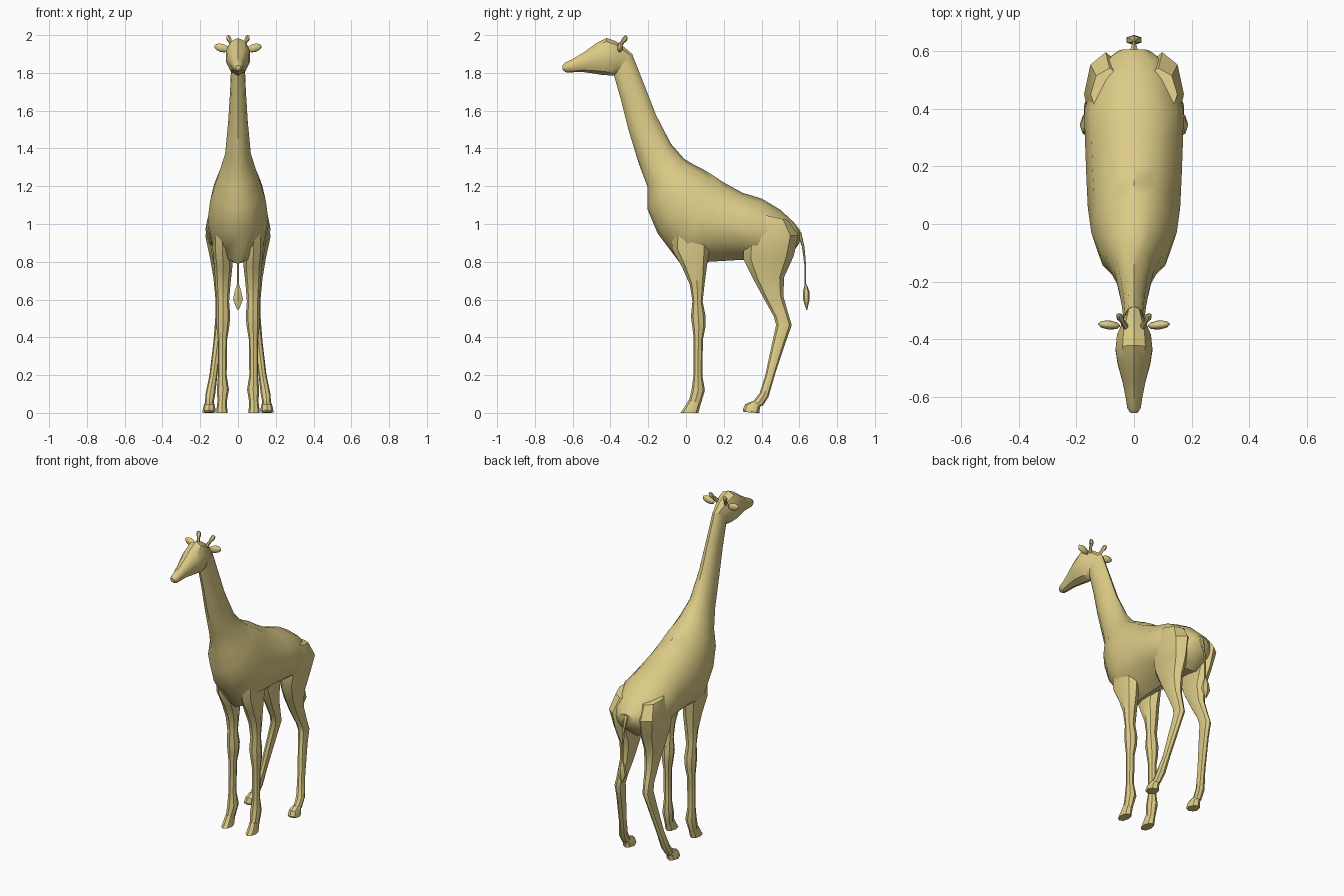
import bpy, bmesh
from math import sin, cos, pi, radians
from mathutils import Vector

hide = bpy.data.materials.new("tan_hide")
hide.diffuse_color = (0.72, 0.6, 0.24, 1)


def finish(obj, angle=35):
    obj.data.materials.append(hide)
    bpy.ops.object.select_all(action='DESELECT')
    obj.select_set(True)
    bpy.context.view_layer.objects.active = obj
    bpy.ops.object.shade_smooth_by_angle(angle=radians(angle))


def loft(name, rings, sides=8, side=1, angle=35):
    """Each ring: (y,z) of one edge, (y,z) of the opposite edge, centre x,
    half width, optional pinch of the lower sides."""
    bm = bmesh.new()
    loops = []
    for ya, za, yb, zb, cx, w, *pinch in rings:
        a, b = Vector((0, ya, za)), Vector((0, yb, zb))
        mid, half = (a + b) / 2, (a - b) / 2
        loop = []
        for i in range(sides):
            t = 2 * pi * i / sides
            k = pinch[0] if pinch and cos(t) < -0.6 else 1
            p = mid + half * cos(t)
            loop.append(bm.verts.new((side * (cx + w * k * sin(t)), p.y, p.z)))
        loops.append(loop)
    for lo, hi in zip(loops, loops[1:]):
        for i in range(sides):
            j = (i + 1) % sides
            bm.faces.new((lo[i], lo[j], hi[j], hi[i]))
    bm.faces.new(loops[0])
    bm.faces.new(loops[-1])
    bmesh.ops.recalc_face_normals(bm, faces=bm.faces)
    mesh = bpy.data.meshes.new(name)
    bm.to_mesh(mesh)
    bm.free()
    obj = bpy.data.objects.new(name, mesh)
    bpy.context.collection.objects.link(obj)
    finish(obj, angle)
    return obj


# Neck and trunk, from the skull down to the rump
loft("neck_and_body", [
    (-.285, 1.90, -.385, 1.80, 0, .036),
    (-.22, 1.735, -.345, 1.66, 0, .042),
    (-.16, 1.58, -.305, 1.50, 0, .052),
    (-.08, 1.425, -.25, 1.32, 0, .068),
    (-.01, 1.345, -.205, 1.20, 0, .10),
    (.04, 1.315, -.205, 1.08, 0, .125),
    (.09, 1.29, -.15, .95, 0, .148),
    (.14, 1.26, -.03, .79, 0, .16),
    (.20, 1.22, .12, .80, 0, .165, .6),
    (.30, 1.165, .29, .81, 0, .17, .6),
    (.40, 1.135, .39, .80, 0, .172, .8),
    (.50, 1.075, .50, .79, 0, .14),
    (.57, 1.01, .56, .84, 0, .105),
    (.605, .965, .60, .90, 0, .05),
], sides=12, angle=40)

# Head with domed brow and tapering muzzle
loft("head", [
    (-.285, 1.90, -.36, 1.79, 0, .03),
    (-.325, 1.935, -.385, 1.785, 0, .045),
    (-.37, 1.967, -.41, 1.787, 0, .062),
    (-.42, 1.985, -.45, 1.79, 0, .067),
    (-.475, 1.957, -.49, 1.797, 0, .06),
    (-.54, 1.91, -.55, 1.805, 0, .042),
    (-.60, 1.873, -.605, 1.803, 0, .03),
    (-.638, 1.855, -.635, 1.803, 0, .025),
    (-.655, 1.84, -.652, 1.815, 0, .014),
], sides=10)

# Tail and its tuft
loft("tail", [
    (.58, .985, .575, .93, 0, .022),
    (.61, .955, .595, .93, 0, .014),
    (.627, .88, .614, .88, 0, .008),
    (.636, .78, .627, .78, 0, .006),
    (.636, .66, .628, .66, 0, .006),
], sides=6)
loft("tail_tuft", [
    (.639, .68, .629, .68, 0, .006),
    (.653, .645, .62, .645, 0, .02),
    (.655, .60, .62, .60, 0, .03),
    (.645, .56, .632, .56, 0, .012),
    (.642, .545, .638, .545, 0, .003),
], sides=6)

for label, s in (("left", 1), ("right", -1)):
    # Front leg with knee and fetlock
    loft("front_leg_" + label, [
        (-.07, 1.02, .14, 1.02, .085, .045),
        (-.075, .87, .125, .87, .083, .052),
        (-.02, .77, .11, .77, .078, .048),
        (.02, .68, .098, .68, .08, .04),
        (.034, .59, .088, .59, .08, .033),
        (.026, .51, .104, .51, .078, .037),
        (.034, .45, .102, .45, .08, .033),
        (.041, .39, .09, .39, .082, .025),
        (.04, .20, .086, .20, .083, .023),
        (.03, .125, .10, .12, .08, .032),
        (.015, .06, .078, .045, .084, .024),
    ], side=s)
    loft("front_hoof_" + label, [
        (.012, .065, .078, .05, .084, .025),
        (-.012, .025, .072, .025, .085, .028),
        (-.03, 0, .066, 0, .085, .03),
    ], side=s)

    # Hind leg: broad thigh, backward hock, slim shank
    loft("hind_leg_" + label, [
        (.36, 1.06, .54, 1.02, .085, .065),
        (.305, .93, .595, .94, .098, .075),
        (.305, .81, .57, .83, .092, .056),
        (.355, .71, .52, .72, .085, .045),
        (.415, .60, .515, .62, .086, .034),
        (.465, .51, .54, .53, .092, .027),
        (.477, .465, .56, .465, .097, .026),
        (.46, .39, .53, .38, .106, .023),
        (.42, .20, .47, .20, .13, .021),
        (.39, .105, .437, .085, .147, .026),
        (.355, .06, .405, .035, .152, .022),
    ], side=s)
    loft("hind_hoof_" + label, [
        (.35, .062, .40, .045, .152, .024),
        (.312, .045, .392, .03, .152, .03),
        (.30, .015, .388, 0, .153, .035),
        (.305, .005, .38, 0, .153, .034),
    ], side=s)

    # Knobbed horn
    loft("horn_" + label, [
        (-.38, 1.93, -.355, 1.91, .02, .012),
        (-.343, 1.972, -.327, 1.958, .042, .008),
        (-.337, 1.985, -.313, 1.968, .047, .014),
        (-.324, 1.998, -.309, 1.985, .051, .012),
        (-.319, 2.0, -.313, 1.996, .052, .005),
    ], sides=6, side=s)

    # Leaf-shaped ear
    bpy.ops.mesh.primitive_uv_sphere_add(
        segments=8, ring_count=6, radius=1, location=(s * .086, -.35, 1.932),
        rotation=(0, -s * .25, s * .1))
    ear = bpy.context.object
    ear.name = "ear_" + label
    ear.scale = (.041, .016, .022)
    finish(ear)
